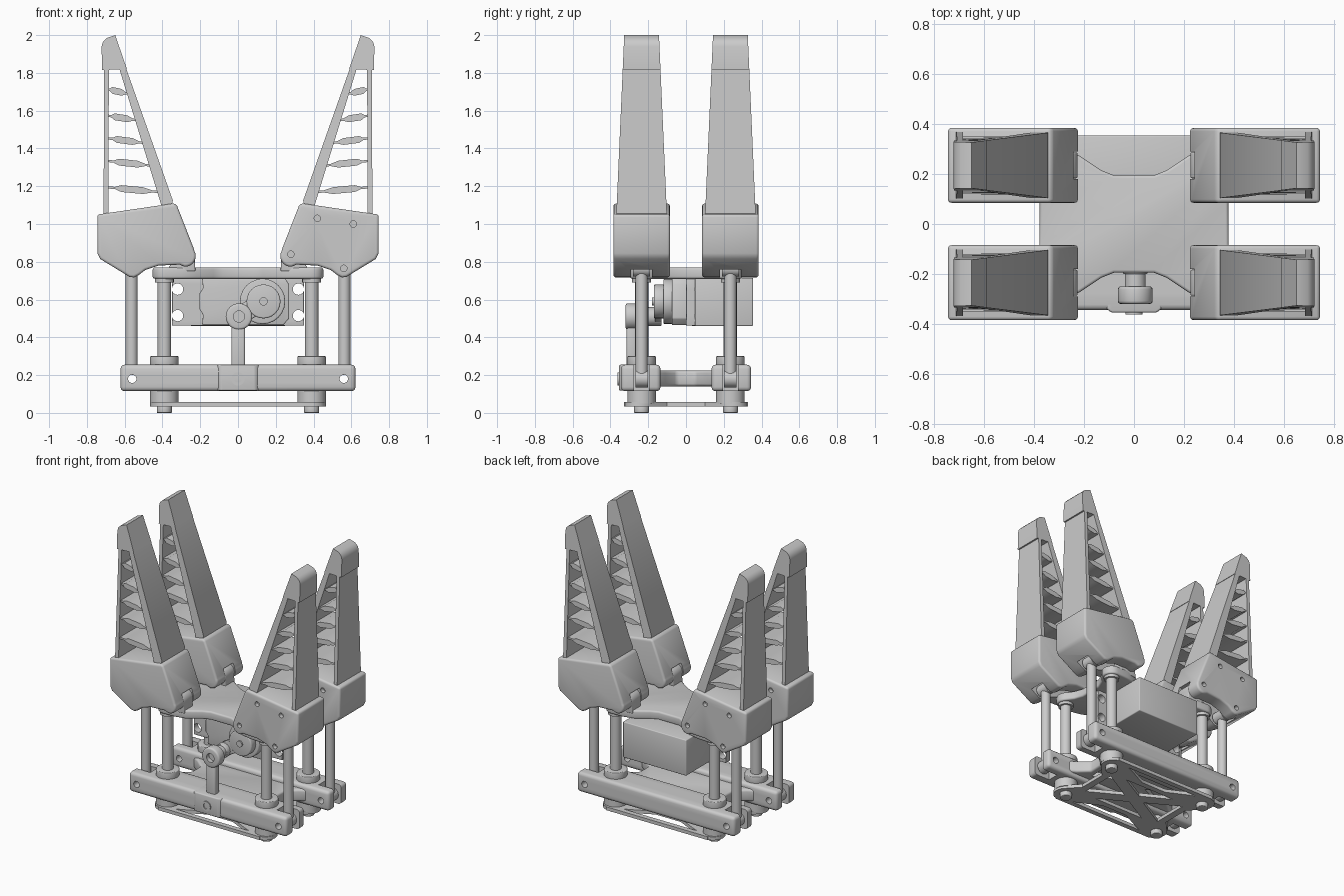
import bpy, bmesh
from math import sin, cos, radians, hypot

if "Cube" in bpy.data.objects:
    bpy.data.objects.remove(bpy.data.objects["Cube"])


def arc(cx, cy, r, a0, a1, n=12):
    return [(cx + r * cos(radians(a0 + (a1 - a0) * i / n)),
             cy + r * sin(radians(a0 + (a1 - a0) * i / n))) for i in range(n + 1)]


def prism(name, pts, axis, a, b, bevel=0.0):
    """Extrude a 2D outline along an axis from a to b, optionally rounding sharp edges."""
    place = {'x': lambda p, t: (t, p[0], p[1]),
             'y': lambda p, t: (p[0], t, p[1]),
             'z': lambda p, t: (p[0], p[1], t)}[axis]
    bm = bmesh.new()
    lo = [bm.verts.new(place(p, a)) for p in pts]
    hi = [bm.verts.new(place(p, b)) for p in pts]
    bm.faces.new(lo)
    bm.faces.new(hi[::-1])
    n = len(pts)
    for i in range(n):
        bm.faces.new((lo[i], hi[i], hi[(i + 1) % n], lo[(i + 1) % n]))
    bmesh.ops.recalc_face_normals(bm, faces=bm.faces)
    if bevel:
        edges = [e for e in bm.edges if e.calc_face_angle(0) > 0.6]
        bmesh.ops.bevel(bm, geom=edges, offset=bevel, segments=3, profile=0.5,
                        affect='EDGES', clamp_overlap=True)
        bmesh.ops.recalc_face_normals(bm, faces=bm.faces)
    me = bpy.data.meshes.new(name)
    bm.to_mesh(me)
    bm.free()
    ob = bpy.data.objects.new(name, me)
    bpy.context.collection.objects.link(ob)
    return ob


def cyl(name, x, y, r, axis, a, b, bevel=0.0):
    return prism(name, arc(x, y, r, 0, 345, 23), axis, a, b, bevel)


def box(name, x0, x1, y0, y1, z0, z1, bevel=0.0):
    return prism(name, [(x0, y0), (x1, y0), (x1, y1), (x0, y1)], 'z', z0, z1, bevel)


def cut(ob, *cutters):
    for c in cutters:
        m = ob.modifiers.new('cut', 'BOOLEAN')
        m.operation, m.solver, m.object = 'DIFFERENCE', 'EXACT', c
        bpy.context.view_layer.objects.active = ob
        bpy.ops.object.modifier_apply(modifier=m.name)
        bpy.data.objects.remove(c)


def mirror4(q):
    """Complete a plate outline from its +x +y quarter."""
    return (q + [(x, -y) for x, y in q[::-1]] + [(-x, -y) for x, y in q]
            + [(-x, y) for x, y in q[::-1]])


def bar(name, p, q, w, axis, a, b, bevel=0.0):
    dx, dy = q[0] - p[0], q[1] - p[1]
    l = hypot(dx, dy)
    nx, ny = -dy / l * w, dx / l * w
    return prism(name, [(p[0] + nx, p[1] + ny), (p[0] - nx, p[1] - ny),
                        (q[0] - nx, q[1] - ny), (q[0] + nx, q[1] + ny)], axis, a, b, bevel)


def taper(ob, cy):
    """Narrow a fin part towards the fingertip."""
    for v in ob.data.vertices:
        k = 0.134 - 0.042 * (v.co.z - 1.05) / 0.95
        v.co.y = cy + (v.co.y - cy) * k


BLOCK = ([(0.745, 1.05), (0.335, 1.11), (0.322, 1.095), (0.232, 0.865)]
         + arc(0.28, 0.83, 0.056, 150, 275, 10)
         + [(0.31, 0.785), (0.42, 0.78), (0.49, 0.757), (0.525, 0.73), (0.55, 0.717),
            (0.575, 0.72), (0.61, 0.742), (0.73, 0.815), (0.745, 0.845)])
RIBS = [(1.17, 0.372), (1.31, 0.42), (1.43, 0.465), (1.55, 0.51), (1.69, 0.56)]


def finger(sx, cy):
    f = lambda pts: [(sx * x, z) for x, z in pts]
    # finger base with a fork slot and screw holes
    base = prism('finger_base', f(BLOCK), 'y', cy - 0.15, cy + 0.15, 0.014)
    face = cy - sx * 0.15
    slot = f([(0.19, 0.6), (0.64, 0.6), (0.64, 0.84), (0.5, 0.89), (0.19, 0.89)])
    cut(base, prism('slot', slot, 'y', cy - 0.055, cy + 0.055),
        *[cyl('hole', sx * x, z, 0.017, 'y', face - 0.03, face + 0.03)
          for x, z in [(0.42, 1.03), (0.61, 1.0), (0.28, 0.84), (0.56, 0.765)]])
    # flexible fin: contact wall, back wall, tip and cross ribs
    parts = [prism('fin_contact_wall', f([(0.355, 1.08), (0.4, 1.08), (0.64, 1.86), (0.605, 1.86),
                                         (0.345, 1.125)]), 'y', cy - 1, cy + 1),
             prism('fin_back_wall', f([(0.685, 1.04), (0.712, 1.04), (0.708, 1.84), (0.684, 1.84)]),
                   'y', cy - 1, cy + 1),
             prism('fin_tip', f([(0.588, 1.82), (0.72, 1.815), (0.722, 1.94), (0.715, 1.965),
                                 (0.695, 1.985), (0.65, 2.0)]), 'y', cy - 1, cy + 1)]
    for z, x in RIBS:
        w = 0.7 - x
        rib = []
        for t, h in [(0, .006), (.25, .006), (.4, .018), (.75, .018), (.85, .006), (1, .006)]:
            rib.append((x + w * t, z + 0.03 * t - 0.005, h))
        outline = [(a, b + h) for a, b, h in rib] + [(a, b - h) for a, b, h in rib[::-1]]
        parts.append(prism('fin_rib', f(outline), 'y', cy - 0.9, cy + 0.9))
    for p in parts:
        taper(p, cy)


for sx in (1, -1):
    for sy in (1, -1):
        cy = sy * 0.235
        finger(sx, cy)
        # pivot lug rising from the top plate
        lug = [(0.38, 0.75), (0.36, 0.78), (0.325, 0.85)] + arc(0.28, 0.83, 0.054, 40, 200, 12) + [(0.225, 0.75)]
        prism('pivot_lug', [(sx * x, z) for x, z in lug], 'y', cy - 0.052, cy + 0.052, 0.006)
        cyl('pivot_pin', sx * 0.28, 0.83, 0.025, 'y', cy - 0.11, cy + 0.11)
        # push link with eyes at both ends
        cyl('push_link', sx * 0.563, cy, 0.032, 'z', 0.2, 0.75)
        eye = cyl('link_lower_eye', sx * 0.56, 0.18, 0.045, 'y', cy - 0.033, cy + 0.033)
        cut(eye, cyl('hole', sx * 0.56, 0.18, 0.022, 'y', cy - 0.1, cy + 0.1))
        cyl('link_upper_eye', sx * 0.56, 0.765, 0.044, 'y', cy - 0.045, cy + 0.045)
        # guide post with bushings and foot nut
        px = sx * 0.39
        cyl('guide_post', px, cy, 0.036, 'z', 0.02, 0.73)
        cyl('post_collar', px, cy, 0.05, 'z', 0.69, 0.72)
        cyl('upper_bushing', px, cy, 0.076, 'z', 0.24, 0.3, 0.005)
        cyl('lower_bushing', px, cy, 0.076, 'z', 0.05, 0.12)
        cyl('foot_nut', px, cy, 0.04, 'z', 0.0, 0.035, 0.005)

# top plate with concave edges and lobes around the posts
top = [(0.08, 0.195), (0.13, 0.215), (0.22, 0.275), (0.3, 0.292)] \
    + arc(0.388, 0.232, 0.064, 95, -35, 10) + [(0.4, 0.14), (0.378, 0.08)]
prism('top_plate', mirror4(top), 'z', 0.71, 0.77, 0.012)

# sliding plate: two cross bars with forked ends, joined by a web
for sy in (1, -1):
    b = box('sliding_bar', -0.622, 0.622, sy * 0.135, sy * 0.345, 0.115, 0.255, 0.022)
    for sx in (1, -1):
        cut(b, box('slot', sx * 0.5, sx * 0.66, sy * 0.235 - 0.04, sy * 0.235 + 0.04, 0.05, 0.3),
            cyl('hole', sx * 0.56, 0.18, 0.022, 'y', sy * 0.05, sy * 0.42))
web = [(0.2, 0.16), (0.48, 0.16), (0.4, 0.11), (0.33, 0.05)]
slider = prism('sliding_web', mirror4(web), 'z', 0.14, 0.225, 0.015)
for sx in (1, -1):
    cut(slider, prism('pocket', [(sx * 0.09, 0), (sx * 0.29, 0.09), (sx * 0.29, -0.09)], 'z', 0.05, 0.175))
prism('drive_pad', [(-0.11, -0.2), (-0.11, -0.34), (-0.09, -0.355), (0.09, -0.355), (0.11, -0.34),
                    (0.11, -0.2)], 'z', 0.118, 0.255, 0.008)

# base plate with lobes and triangular openings
base = [(0.1, 0.2), (0.24, 0.27)] + arc(0.385, 0.245, 0.08, 110, -45, 10) + [(0.36, 0.1)]
plate = prism('base_plate', mirror4(base), 'z', 0.033, 0.057)
for s in (1, -1):
    cut(plate, prism('cut', [(s * 0.08, 0), (s * 0.31, 0.13), (s * 0.31, -0.13)], 'z', 0, 0.1),
        prism('cut', [(0, s * 0.05), (0.2, s * 0.16), (-0.2, s * 0.16)], 'z', 0, 0.1))
for s in (1, -1):
    bar('base_edge_rail', (-0.4, s * 0.31), (0.4, s * 0.31), 0.018, 'z', 0.033, 0.057)

# motor body, mounting flange and gearbox front
box('motor_body', -0.25, 0.25, 0.03, 0.355, 0.46, 0.715, 0.006)
flange = box('motor_flange', -0.35, 0.35, 0.0, 0.05, 0.462, 0.712, 0.004)
cut(flange, *[cyl('hole', x, z, 0.03, 'y', -0.1, 0.2) for x in (-0.32, 0.32) for z in (0.515, 0.655)])
gear = [(-0.19, 0.465), (0.24, 0.465), (0.27, 0.5), (0.27, 0.68), (0.25, 0.712), (-0.19, 0.712),
        (-0.185, 0.66), (-0.205, 0.63), (-0.205, 0.55), (-0.185, 0.52)]
prism('gearbox', gear, 'y', -0.075, 0.01, 0.006)
cyl('gear_boss', 0.13, 0.59, 0.12, 'y', -0.12, -0.07, 0.008)

# crank and drive rod
cyl('horn_hub', 0.135, 0.59, 0.09, 'y', -0.17, -0.115, 0.008)
cyl('horn_screw', 0.135, 0.59, 0.022, 'y', -0.18, -0.16)
bar('crank_arm', (0.135, 0.59), (0.0, 0.51), 0.048, 'y', -0.165, -0.13, 0.006)
cyl('crank_end', 0.005, 0.51, 0.05, 'y', -0.2, -0.13, 0.005)
cyl('crank_pin', 0.005, 0.51, 0.042, 'y', -0.255, -0.19)
eye = cyl('rod_eye', 0.005, 0.51, 0.07, 'y', -0.32, -0.25, 0.012)
cut(eye, cyl('hole', 0.005, 0.51, 0.03, 'y', -0.4, -0.29))
box('drive_rod', -0.035, 0.038, -0.315, -0.262, 0.2, 0.46, 0.012)
bolt = cyl('drive_bolt', 0, 0.18, 0.035, 'y', -0.362, -0.34)
cut(bolt, cyl('hole', 0, 0.18, 0.02, 'y', -0.4, -0.35))

# shading
for ob in bpy.context.scene.objects:
    ob.select_set(True)
    bpy.context.view_layer.objects.active = ob
bpy.ops.object.shade_smooth_by_angle(angle=radians(35))
